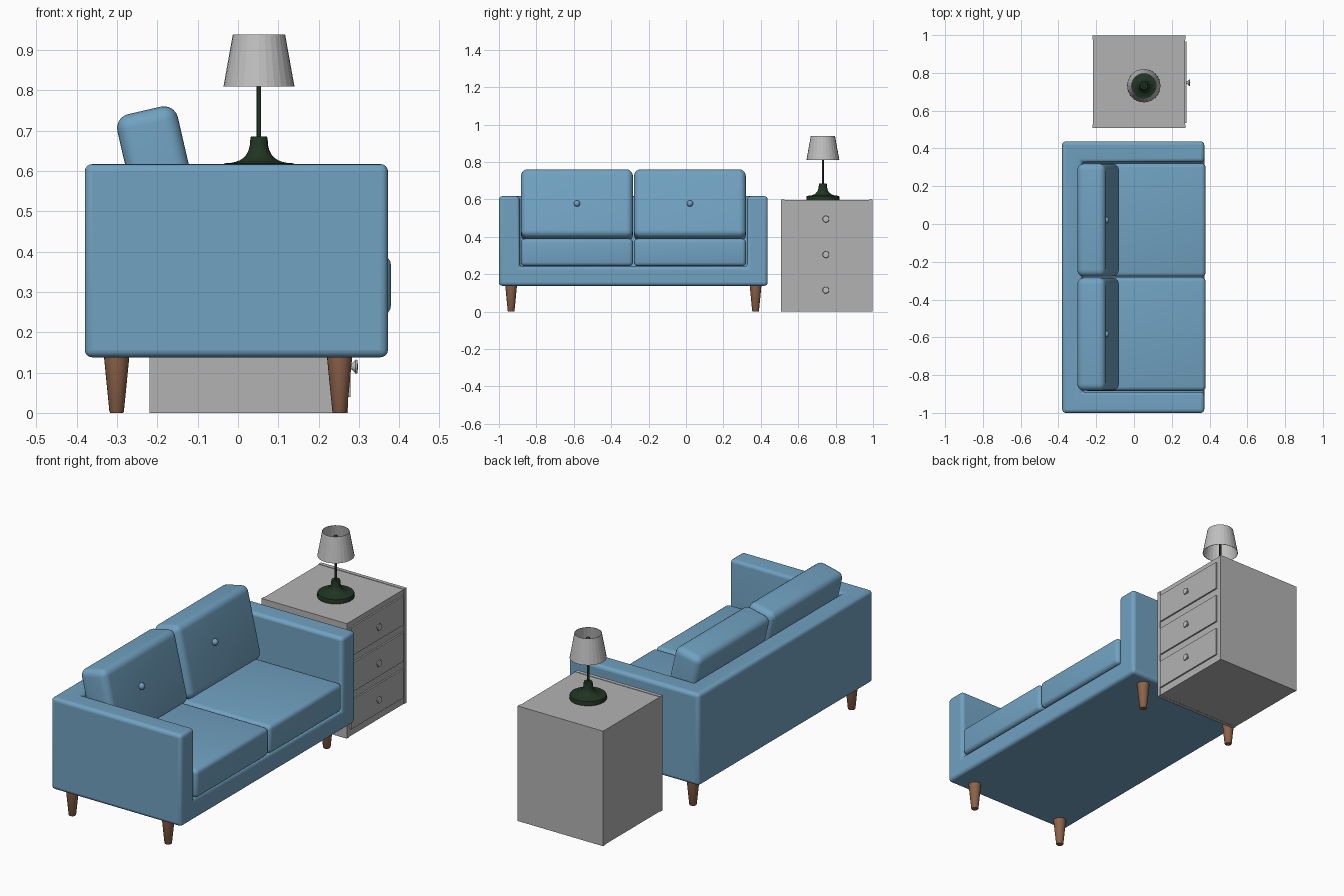
import bpy, bmesh, math
from mathutils import Matrix, Vector

if "Cube" in bpy.data.objects:
    bpy.data.objects.remove(bpy.data.objects["Cube"])


def material(name, rgb):
    m = bpy.data.materials.new(name)
    m.diffuse_color = (*rgb, 1)
    m.use_nodes = True
    m.node_tree.nodes["Principled BSDF"].inputs["Base Color"].default_value = m.diffuse_color
    return m


BLUE = material("blue_fabric", (0.165, 0.36, 0.535))
WOOD = material("brown_wood", (0.27, 0.125, 0.07))
GREY = material("light_grey", (0.45, 0.45, 0.45))
SHADE = material("shade_grey", (0.53, 0.53, 0.53))
GREEN = material("dark_green", (0.015, 0.035, 0.016))


def finish(bm, name, mat, angle=40):
    bmesh.ops.recalc_face_normals(bm, faces=bm.faces)
    me = bpy.data.meshes.new(name)
    bm.to_mesh(me)
    bm.free()
    ob = bpy.data.objects.new(name, me)
    bpy.context.collection.objects.link(ob)
    me.materials.append(mat)
    smooth(ob, angle)
    return ob


def smooth(ob, angle=40):
    bpy.ops.object.select_all(action='DESELECT')
    ob.select_set(True)
    bpy.context.view_layer.objects.active = ob
    bpy.ops.object.shade_smooth_by_angle(angle=math.radians(angle))


def box(name, lo, hi, mat, bevel=0.0, segs=4, tuft=0.0, tilt=0.0):
    """Box between two corners; optional rounding, sunken +x face and lean."""
    lo, hi = Vector(lo), Vector(hi)
    bm = bmesh.new()
    bmesh.ops.create_cube(bm, size=1)
    bmesh.ops.scale(bm, vec=hi - lo, verts=bm.verts)
    if bevel:
        bmesh.ops.bevel(bm, geom=bm.edges[:], offset=bevel, segments=segs,
                        profile=0.5, affect='EDGES')
    if tuft:
        bm.normal_update()
        front = max((f for f in bm.faces if f.normal.x > 0.99),
                    key=lambda f: f.calc_area())
        bmesh.ops.poke(bm, faces=[front], offset=-tuft)
    bm.transform(Matrix.Translation((lo + hi) / 2) @ Matrix.Rotation(tilt, 4, 'Y'))
    return finish(bm, name, mat)


def lathe(name, profile, centre, mat, sides=24, angle=40, axis='Z'):
    """Revolve (radius, height) points around an axis."""
    bm = bmesh.new()
    vs = [bm.verts.new((r, 0, z)) for r, z in profile]
    es = [bm.edges.new(p) for p in zip(vs, vs[1:])]
    bmesh.ops.spin(bm, geom=vs + es, cent=(0, 0, 0), axis=(0, 0, 1),
                   angle=2 * math.pi, steps=sides, use_duplicate=False)
    bmesh.ops.remove_doubles(bm, verts=bm.verts, dist=1e-5)
    turn = Matrix.Rotation(math.pi / 2, 4, 'Y') if axis == 'X' else Matrix()
    bm.transform(Matrix.Translation(centre) @ turn)
    return finish(bm, name, mat, angle)


# Sofa frame: block with the seating area cut away, then rounded
frame = box("sofa_frame", (-0.38, -1.0, 0.138), (0.372, 0.437, 0.617), BLUE)
cutter = box("seat_cutter", (-0.275, -0.89, 0.24), (0.6, 0.328, 0.9), BLUE)
cut = frame.modifiers.new("cut", 'BOOLEAN')
cut.operation, cut.solver, cut.object = 'DIFFERENCE', 'EXACT', cutter
bev = frame.modifiers.new("round", 'BEVEL')
bev.width, bev.segments = 0.018, 4
bpy.context.view_layer.objects.active = frame
for m in ("cut", "round"):
    bpy.ops.object.modifier_apply(modifier=m)
bpy.data.objects.remove(cutter)
smooth(frame)

# Cushions, each back cushion sunk around a button
lean = math.radians(-13)
for i, y in enumerate((-0.583, 0.021)):
    box(f"seat_cushion_{i}", (-0.27, y - 0.3, 0.243), (0.379, y + 0.3, 0.39),
        BLUE, 0.022)
    mid = Vector((-0.19, y, 0.568))
    half = Vector((0.077, 0.299, 0.187))
    box(f"back_cushion_{i}", mid - half, mid + half, BLUE, 0.035, 5, 0.04, lean)
    bm = bmesh.new()
    bmesh.ops.create_uvsphere(bm, u_segments=16, v_segments=8, radius=0.017)
    bm.transform(Matrix.Translation(mid + Matrix.Rotation(lean, 3, 'Y') @ Vector((0.043, 0, 0))))
    finish(bm, f"cushion_button_{i}", BLUE)

# Tapered legs
for x in (-0.301, 0.252):
    for y in (-0.935, 0.372):
        lathe("sofa_leg", [(0, 0), (0.016, 0), (0.018, 0.003), (0.032, 0.145), (0, 0.145)],
              (x, y, 0), WOOD)

# Side cabinet: core, side boards, drawer fronts and knobs
box("cabinet_core", (-0.218, 0.525, 0.001), (0.271, 0.978, 0.598), GREY)
for y in (0.507, 0.978):
    box("cabinet_side", (-0.22, y, 0), (0.273, y + 0.02, 0.6), GREY)
for z in (0.115, 0.305, 0.495):
    box("drawer_front", (0.26, 0.535, z - 0.075), (0.279, 0.967, z + 0.075), GREY)
    lathe("drawer_knob", [(0, 0), (0.007, 0), (0.008, 0.006), (0.018, 0.015),
                          (0.016, 0.019), (0, 0.021)],
          (0.277, 0.748, z), SHADE, 20, axis='X')

# Table lamp: flared foot, stem and open shade
spot = (0.052, 0.732, 0.598)
flare = [(0.022 + 0.064 * t ** 2, 0.077 - 0.056 * (1 - (1 - t) ** 2))
         for t in (i / 8 for i in range(9))]
lathe("lamp_foot", [(0, 0.088), (0.02, 0.088)] + flare +
      [(0.088, 0.017), (0.088, 0), (0, 0)], spot, GREEN, 32)
lathe("lamp_stem", [(0, 0.07), (0.0055, 0.07), (0.0055, 0.29), (0.01, 0.295),
                    (0.01, 0.315), (0, 0.322)], spot, GREEN, 12)
lathe("lamp_shade", [(0.088, 0.212), (0.065, 0.34), (0.063, 0.34), (0.086, 0.212),
                     (0.088, 0.212)], spot, SHADE, 28, 5)
